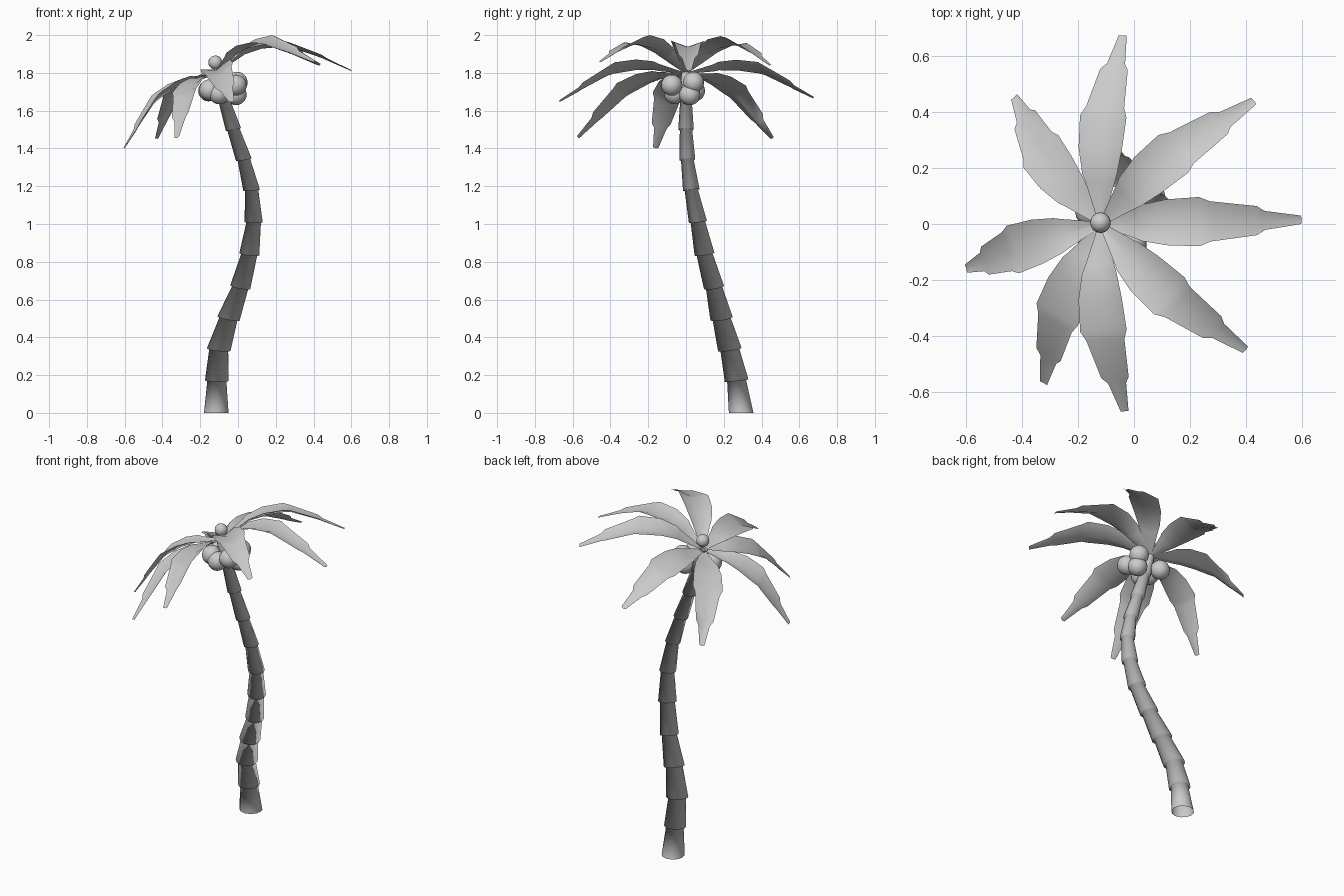
import bpy, bmesh, math
from mathutils import Vector

if "Cube" in bpy.data.objects:
    bpy.data.objects.remove(bpy.data.objects["Cube"])

grey = bpy.data.materials.new("plain grey")
grey.diffuse_color = (0.6, 0.6, 0.6, 1)
grey.use_nodes = True
grey.node_tree.nodes["Principled BSDF"].inputs["Base Color"].default_value = grey.diffuse_color


def finish(name, bm, sharp=None):
    mesh = bpy.data.meshes.new(name)
    bm.to_mesh(mesh)
    bm.free()
    mesh.materials.append(grey)
    mesh.shade_smooth()
    if sharp:
        mesh.set_sharp_from_angle(angle=math.radians(sharp))
    ob = bpy.data.objects.new(name, mesh)
    bpy.context.collection.objects.link(ob)
    return ob


# Trunk: flared sleeves stacked along a curved path (x, y, z, sleeve radius)
path = [(-.115, .292, 0, .065), (-.112, .268, .17, .063), (-.102, .232, .335, .063),
        (-.05, .188, .5, .06), (.012, .148, .665, .054), (.06, .098, .84, .053),
        (.083, .063, 1.01, .048), (.072, .028, 1.18, .044), (.031, .007, 1.34, .042),
        (-.024, 0, 1.5, .041), (-.075, 0, 1.66, .038), (-.12, 0, 1.8, .03)]
SIDES = 12
pts = [Vector(p[:3]) for p in path]
bm = bmesh.new()


def ring(i, radius):
    if i == 0:
        t = Vector((0, 0, 1))
    else:
        t = (pts[min(i + 1, len(pts) - 1)] - pts[i - 1]).normalized()
        t = t.lerp(Vector((0, 0, 1)), .4).normalized()
    a = Vector((0, 1, 0)).cross(t).normalized()
    b = t.cross(a)
    return [bm.verts.new(pts[i] + radius * (a * math.cos(k * math.tau / SIDES)
            + b * math.sin(k * math.tau / SIDES))) for k in range(SIDES)]


rings = []
for i in range(len(path) - 1):
    rings.append(ring(i, path[i][3]))
    rings.append(ring(i + 1, path[i + 1][3] * .8))
for lo, hi in zip(rings, rings[1:]):
    for k in range(SIDES):
        n = (k + 1) % SIDES
        bm.faces.new((lo[k], lo[n], hi[n], hi[k]))
finish("trunk", bm)

# Crown frame, leaning with the trunk top
crown = Vector((-.12, 0, 1.8))
lean = math.radians(19)
U = Vector((math.cos(lean), 0, math.sin(lean)))
V = Vector((0, 1, 0))
N = Vector((-math.sin(lean), 0, math.cos(lean)))

# Fronds: V-folded blades with stepped edges (position along, half width, rise)
blade = [(.02, .012, 0), (.22, .055, .045), (.26, .065, .055), (.4, .082, .06),
         (.57, .088, .035), (.62, .072, .02), (.82, .052, -.085), (.85, .034, -.105),
         (1, .015, -.2)]
# Tip of each frond in the crown frame: outward, sideways, drop, sag at mid length
tips = [(.684, .015, -.225, .015), (.533, .44, -.142, .005), (.033, .675, -.155, .06),
        (-.404, .455, -.23, .075), (-.584, -.16, -.222, .065), (-.303, -.57, -.26, .075),
        (.033, -.67, -.175, .055), (.511, -.45, -.115, .005)]
for i, (tu, tv, tn, sag) in enumerate(tips):
    out = U * tu + V * tv
    side = N.cross(out).normalized()
    bm = bmesh.new()
    rows = []
    for s, w, rise in blade:
        drop = rise + (tn + .2) * s * s - sag * 4 * s * (1 - s)
        mid = crown + out * s + N * drop
        rows.append([bm.verts.new(mid + side * w * k + N * w * .38 * abs(k))
                     for k in (-1, 0, 1)])
    for r0, r1 in zip(rows, rows[1:]):
        for k in (0, 1):
            bm.faces.new((r0[k], r1[k], r1[k + 1], r0[k + 1]))
    bmesh.ops.solidify(bm, geom=bm.faces[:], thickness=.008)
    bmesh.ops.recalc_face_normals(bm, faces=bm.faces[:])
    finish(f"frond_{i + 1}", bm, 55)


# Coconuts under the crown and the bud on top
def ball(name, centre, radius):
    bm = bmesh.new()
    bmesh.ops.create_uvsphere(bm, u_segments=16, v_segments=10, radius=radius)
    finish(name, bm).location = centre


nuts = [(-.155, .045, 1.705), (-.01, -.075, 1.735), (-.005, .04, 1.75),
        (-.01, .02, 1.685), (-.15, -.045, 1.71), (-.1, -.06, 1.69)]
for i, c in enumerate(nuts):
    ball(f"coconut_{i + 1}", c, .056)
ball("crown_bud", (-.12, .005, 1.855), .037)
